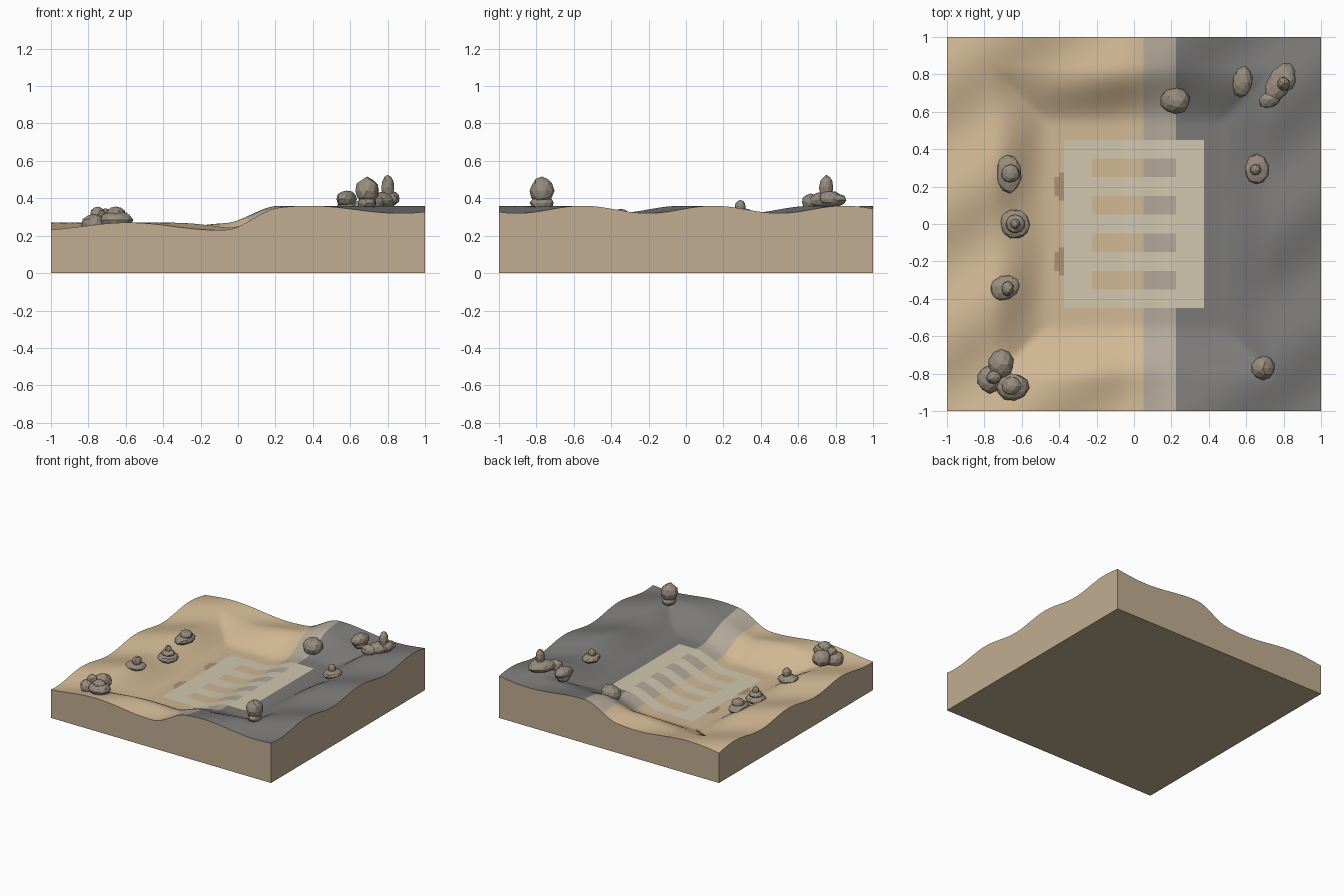
import bpy, bmesh, math, random
from mathutils import Vector, Euler

if "Cube" in bpy.data.objects:
    bpy.data.objects.remove(bpy.data.objects["Cube"])

random.seed(4)


def material(name, r, g, b):
    m = bpy.data.materials.new(name)
    m.diffuse_color = [(c / 255) ** 2.2 for c in (r, g, b)] + [1]
    m.use_nodes = True
    m.node_tree.nodes["Principled BSDF"].inputs["Base Color"].default_value = m.diffuse_color
    return m


SAND, ASPHALT, CURB, LATTICE, STAIN, EARTH = range(6)
ground_mats = [material("sand", 207, 182, 146), material("asphalt", 122, 121, 120),
               material("curb", 178, 167, 153), material("lattice", 208, 198, 174),
               material("stain", 172, 142, 116), material("earth", 192, 172, 144)]
rock_mat = material("rock", 150, 138, 124)


def smoothstep(a, b, v):
    t = min(1, max(0, (v - a) / (b - a)))
    return t * t * (3 - 2 * t)


# Rippled ground with a step along x and a sunken rectangular basin
def height(x, y):
    base = 0.25 + 0.09 * smoothstep(-0.07, 0.22, x)
    ripple = 0.02 * math.cos(2 * math.pi * (x / 0.97 - y / 0.7 - 0.82))
    rim = smoothstep(0.08, 0.39, max(abs(x) - 0.375, abs(y) - 0.45))
    return base + ripple * rim - 0.12 * (1 - rim)


# Painted zones on the ground: pale lattice, stains, sand, curb, asphalt
def zone(x, y):
    if abs(x) < 0.375 and abs(y) < 0.45:
        slot = -0.225 < x < 0.225 and any(abs(y - c) < 0.05 for c in (-0.3, -0.1, 0.1, 0.3))
        if not slot:
            return LATTICE
    if min(math.hypot((x + 0.32) / 0.115, (y - c) / 0.085) for c in (-0.2, 0.2)) < 1:
        return STAIN
    return SAND if x < 0.05 else CURB if x < 0.225 else ASPHALT


# Terrain block: grid top, side skirts, flat underside
bm = bmesh.new()
bmesh.ops.create_grid(bm, x_segments=80, y_segments=80, size=1)
for v in bm.verts:
    v.co.z = height(v.co.x, v.co.y)
for f in bm.faces:
    c = f.calc_center_median()
    f.material_index = zone(c.x, c.y)
rim_edges = [e for e in bm.edges if e.is_boundary]
skirt = bmesh.ops.extrude_edge_only(bm, edges=rim_edges)["geom"]
for g in skirt:
    if isinstance(g, bmesh.types.BMVert):
        g.co.z = 0
    elif isinstance(g, bmesh.types.BMFace):
        g.material_index = EARTH
under = bmesh.ops.contextual_create(bm, geom=[e for e in bm.edges if e.is_boundary])
for f in under["faces"]:
    f.material_index = EARTH
bmesh.ops.recalc_face_normals(bm, faces=bm.faces)
mesh = bpy.data.meshes.new("terrain_block")
bm.to_mesh(mesh)
bm.free()
for m in ground_mats:
    mesh.materials.append(m)
terrain = bpy.data.objects.new("terrain_block", mesh)
bpy.context.collection.objects.link(terrain)
bpy.context.view_layer.objects.active = terrain
terrain.select_set(True)
bpy.ops.object.shade_smooth_by_angle(angle=math.radians(35))
terrain.select_set(False)


# Faceted boulder: jittered icosphere, squashed and turned
def rock(name, x, y, z, rx, ry, rz, turn=0):
    bm = bmesh.new()
    bmesh.ops.create_icosphere(bm, subdivisions=2, radius=1)
    rot = Euler((0, 0, math.radians(turn))).to_matrix()
    for v in bm.verts:
        k = random.uniform(0.94, 1.05)
        v.co = rot @ Vector((v.co.x * rx * k, v.co.y * ry * k, v.co.z * rz * k))
    mesh = bpy.data.meshes.new(name)
    bm.to_mesh(mesh)
    bm.free()
    mesh.materials.append(rock_mat)
    ob = bpy.data.objects.new(name, mesh)
    ob.location = (x, y, z)
    bpy.context.collection.objects.link(ob)


rocks = {
    # row on the sand rim
    "rim_rock_back": [(-.67, .27, .255, .068, .105, .035, 5), (-.66, .27, .29, .05, .05, .035)],
    "rim_rock_middle": [(-.635, 0, .215, .085, .08, .035, -20), (-.635, 0, .25, .05, .05, .03),
                        (-.635, 0, .28, .027, .027, .035)],
    "rim_rock_front": [(-.69, -.34, .26, .085, .065, .033, 20), (-.675, -.345, .305, .033, .04, .04)],
    # front left pile
    "corner_rock": [(-.77, -.83, .26, .07, .075, .055), (-.71, -.75, .28, .068, .08, .065),
                    (-.65, -.87, .285, .088, .072, .05, 10), (-.75, -.82, .315, .04, .035, .04),
                    (-.655, -.865, .315, .055, .05, .04)],
    # single boulders
    "tall_rock": [(.69, -.77, .44, .063, .066, .073), (.69, -.77, .375, .05, .065, .04)],
    "step_rock": [(.22, .66, .28, .08, .072, .07)],
    "side_rock": [(.655, .29, .315, .065, .08, .033), (.65, .29, .355, .03, .03, .035)],
    # back right pile
    "back_rock_small": [(.58, .76, .395, .055, .085, .047, -8), (.58, .76, .36, .05, .06, .04)],
    "back_rock_pile": [(.78, .755, .39, .065, .115, .045, -30), (.725, .665, .38, .06, .045, .045, 20),
                       (.8, .75, .455, .035, .038, .068), (.82, .77, .4, .045, .06, .04)],
}
for name, parts in rocks.items():
    for i, part in enumerate(parts):
        rock(f"{name}_{i + 1}", *part)
